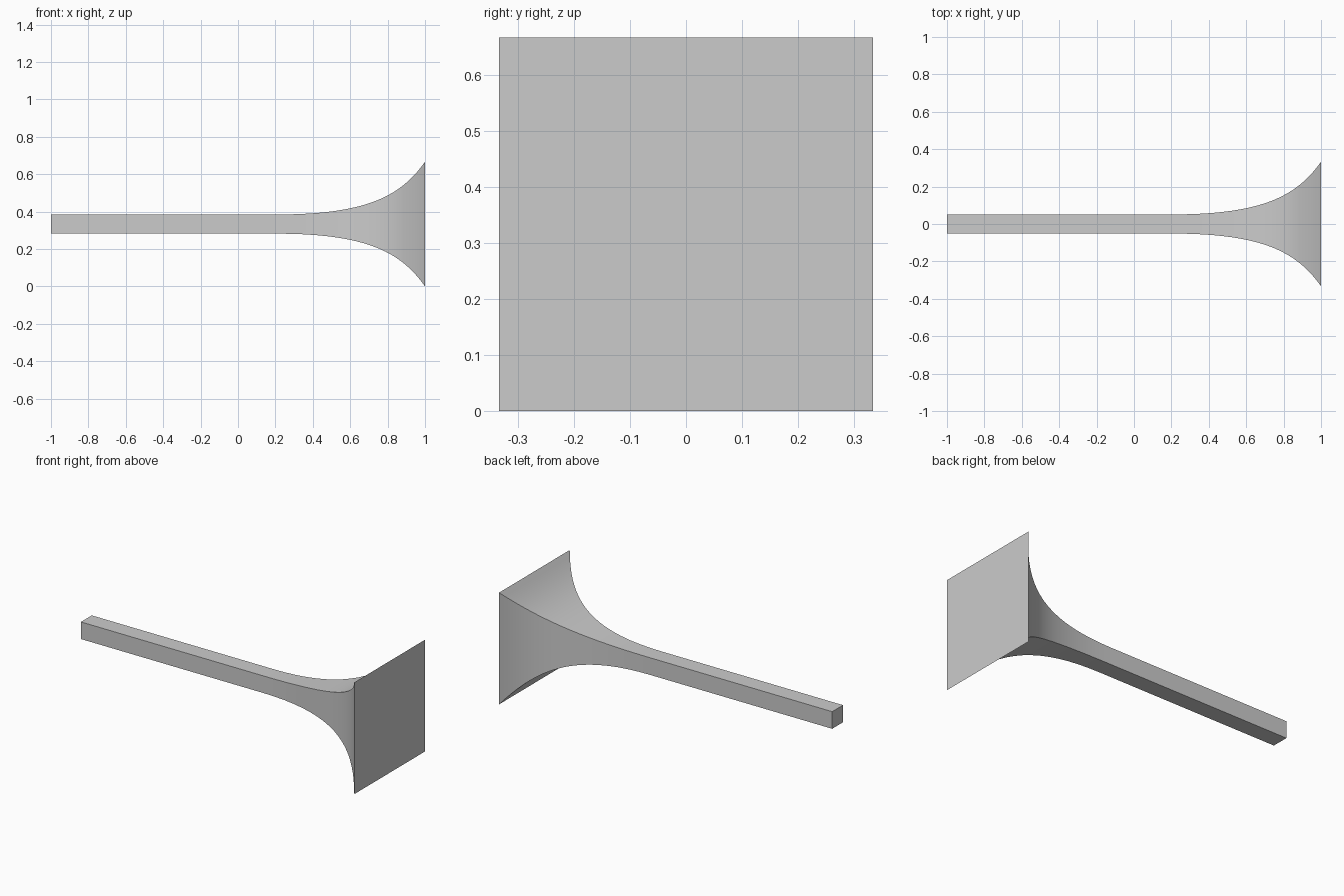
import bpy
import bmesh
from mathutils import Vector
from mathutils.geometry import interpolate_bezier

cube = bpy.data.objects.get("Cube")
if cube:
    bpy.data.objects.remove(cube, do_unlink=True)

HALF_STEM, HALF_FLARE = 0.051, 0.333

grey = bpy.data.materials.new("light_grey")
grey.use_nodes = True
colour = (0.6, 0.6, 0.6, 1)
grey.diffuse_color = colour
grey.node_tree.nodes["Principled BSDF"].inputs["Base Color"].default_value = colour

# Profile: straight stem, then a curve opening to the square flare
flare = interpolate_bezier(Vector((0.2, HALF_STEM, 0)), Vector((0.69, HALF_STEM, 0)),
                           Vector((0.87, 0.15, 0)), Vector((1, HALF_FLARE, 0)), 20)
profile = [(-1, HALF_STEM)] + [(p.x, p.y) for p in flare]

# Square sections joined along x, closed by a flat face at each end
bm = bmesh.new()
rings = [[bm.verts.new((x, h * sy, HALF_FLARE + h * sz))
          for sy, sz in ((-1, -1), (1, -1), (1, 1), (-1, 1))]
         for x, h in profile]
for a, b in zip(rings, rings[1:]):
    for i in range(4):
        j = (i + 1) % 4
        bm.faces.new((a[i], a[j], b[j], b[i]))
bm.faces.new(rings[0])
bm.faces.new(rings[-1])
bmesh.ops.recalc_face_normals(bm, faces=bm.faces)

mesh = bpy.data.meshes.new("flared_square_horn")
bm.to_mesh(mesh)
bm.free()
mesh.materials.append(grey)
horn = bpy.data.objects.new("flared_square_horn", mesh)
bpy.context.collection.objects.link(horn)

# Smooth along the curve, crisp at the corners
bpy.ops.object.select_all(action="DESELECT")
horn.select_set(True)
bpy.context.view_layer.objects.active = horn
bpy.ops.object.shade_smooth_by_angle(angle=0.6)
